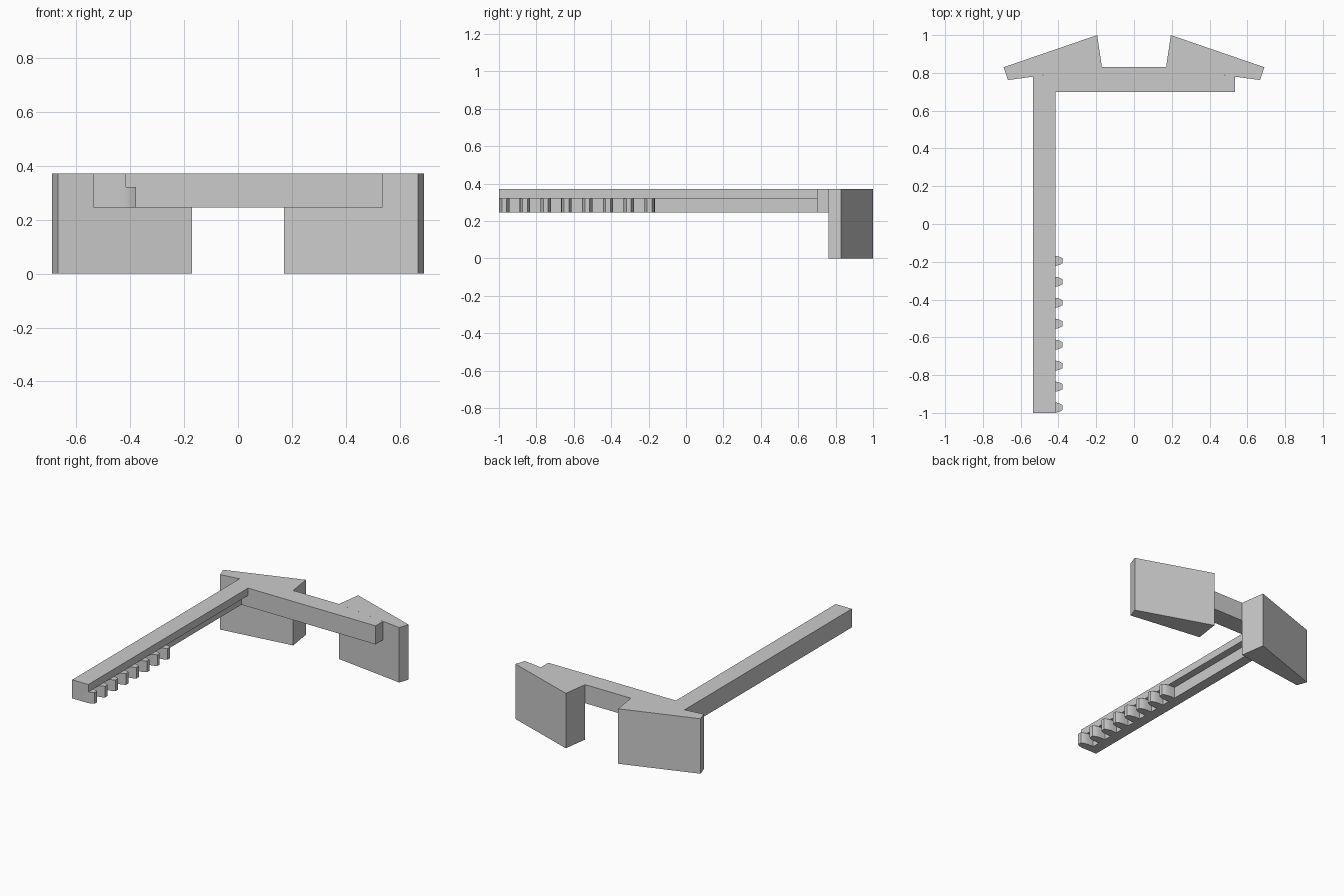
import bpy
import bmesh

if "Cube" in bpy.data.objects:
    bpy.data.objects.remove(bpy.data.objects["Cube"], do_unlink=True)

grey = bpy.data.materials.new("plain grey")
grey.use_nodes = True
colour = (0.6, 0.6, 0.6, 1)
grey.diffuse_color = colour
grey.node_tree.nodes["Principled BSDF"].inputs["Base Color"].default_value = colour

TOP, STEP, UNDER = 0.37, 0.32, 0.245
BAR_FRONT, ARM_END = 0.70, -1.0
ARM_OUT, ARM_IN, ARM_RECESS = -0.535, -0.415, -0.465


def prism(name, outline, low, high):
    """Extrude a plan outline between two heights."""
    bm = bmesh.new()
    face = bm.faces.new([bm.verts.new((x, y, low)) for x, y in outline])
    grown = bmesh.ops.extrude_face_region(bm, geom=[face])["geom"]
    moved = [v for v in grown if isinstance(v, bmesh.types.BMVert)]
    bmesh.ops.translate(bm, verts=moved, vec=(0, 0, high - low))
    bmesh.ops.recalc_face_normals(bm, faces=bm.faces)
    mesh = bpy.data.meshes.new(name)
    bm.to_mesh(mesh)
    bm.free()
    mesh.materials.append(grey)
    obj = bpy.data.objects.new(name, mesh)
    bpy.context.collection.objects.link(obj)
    return obj


def rect(x0, x1, y0, y1):
    return [(x0, y0), (x1, y0), (x1, y1), (x0, y1)]


# Two wedge-shaped end blocks
for side, label in ((-1, "right"), (1, "left")):
    wedge = [(0.195, 1), (0.69, 0.83), (0.667, 0.762), (0.17, 0.83)]
    prism(label + "_end_block", [(side * x, y) for x, y in wedge], 0, TOP)

# Crossbar, fitted against the slanted fronts of the blocks
half_bar = [(0.535, BAR_FRONT), (0.535, 0.78), (0.17, 0.83)]
prism("crossbar", half_bar + [(-x, y) for x, y in reversed(half_bar)], UNDER, TOP)

# Long arm: full-width top rail over a recessed lower rail
prism("arm_top_rail", rect(ARM_OUT, ARM_IN, ARM_END, BAR_FRONT), STEP, TOP)
prism("arm_lower_rail", rect(ARM_OUT, ARM_RECESS, ARM_END, BAR_FRONT), UNDER, STEP)

# Rack of rounded teeth along the inner side of the arm
half_tooth = [(ARM_RECESS, 0.028), (-0.43, 0.028), (-0.41, 0.026),
              (-0.393, 0.021), (-0.378, 0.013)]
tooth = half_tooth + [(x, -y) for x, y in reversed(half_tooth)]
for i in range(8):
    centre = -0.972 + i * 0.111
    obj = prism(f"tooth_{i + 1}", [(x, centre + y) for x, y in tooth], UNDER, STEP)
    bpy.ops.object.select_all(action="DESELECT")
    obj.select_set(True)
    bpy.context.view_layer.objects.active = obj
    bpy.ops.object.shade_smooth_by_angle()
